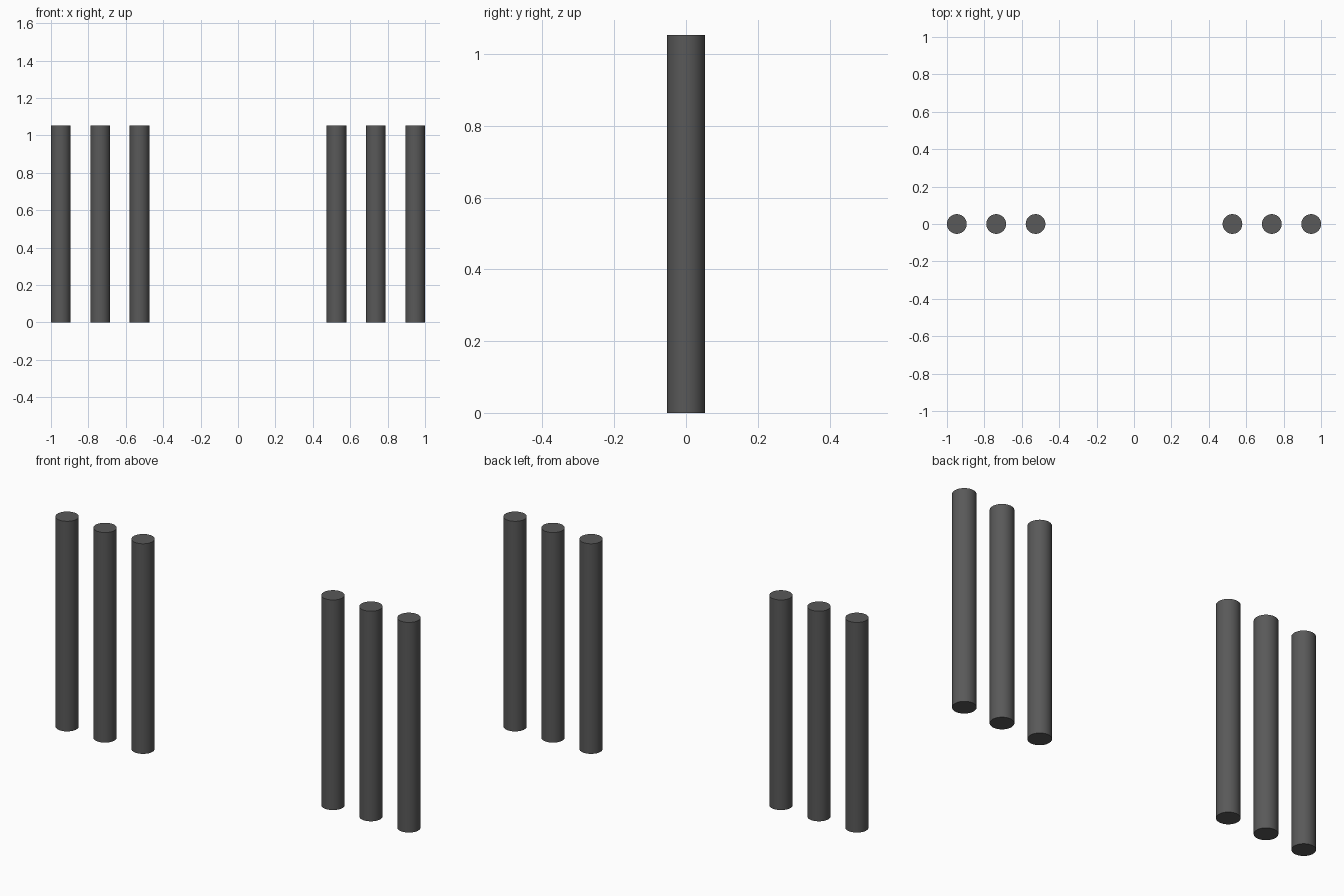
import bpy
import math

cube = bpy.data.objects.get("Cube")
if cube:
    bpy.data.objects.remove(cube, do_unlink=True)

# Single dark grey colour
GREY = (0.1, 0.1, 0.1, 1)
grey = bpy.data.materials.new("dark_grey")
grey.use_nodes = True
grey.diffuse_color = GREY
grey.node_tree.nodes["Principled BSDF"].inputs["Base Color"].default_value = GREY

UNIT = 1 / 9.5          # half the width is nine and a half post radii pairs
RADIUS = UNIT / 2
HEIGHT = 10 * UNIT


def post(name, x):
    """Smooth round post standing on the ground."""
    bpy.ops.mesh.primitive_cylinder_add(
        vertices=64, radius=RADIUS, depth=HEIGHT, location=(x, 0, HEIGHT / 2))
    obj = bpy.context.object
    obj.name = name
    obj.data.materials.append(grey)
    bpy.ops.object.shade_smooth_by_angle(angle=math.radians(30))


# Three posts on each side, mirrored across the middle
for side, sign in (("left", 1), ("right", -1)):
    for place, steps in (("inner", 5), ("middle", 7), ("outer", 9)):
        post(f"{side}_{place}_post", sign * steps * UNIT)
